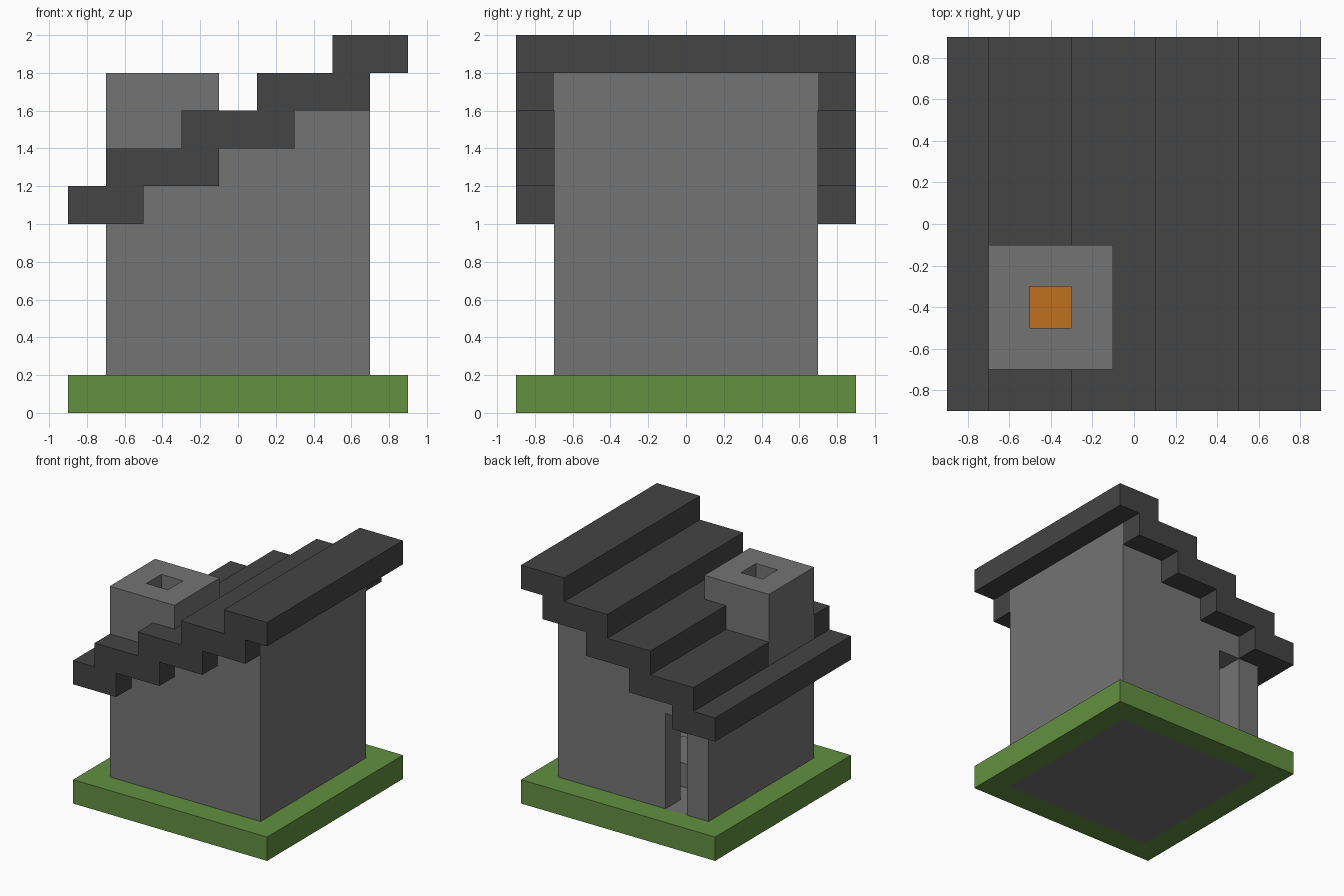
import bpy
import bmesh
from mathutils import Vector

cube = bpy.data.objects.get("Cube")
if cube:
    bpy.data.objects.remove(cube, do_unlink=True)

UNIT = 0.2      # edge of one building block
SPAN = 9        # blocks along each side of the plot
blocks = {}     # block position -> part name


def fill(part, xs, ys, zs):
    """Fill a box of blocks with a part, or clear it when part is None."""
    for x in range(*xs):
        for y in range(*ys):
            for z in range(*zs):
                if part:
                    blocks[x, y, z] = part
                else:
                    blocks.pop((x, y, z), None)


def material(name, colour):
    mat = bpy.data.materials.new(name)
    mat.use_nodes = True
    mat.diffuse_color = (*colour, 1)
    bsdf = next(n for n in mat.node_tree.nodes if n.type == 'BSDF_PRINCIPLED')
    bsdf.inputs["Base Color"].default_value = (*colour, 1)
    bsdf.inputs["Roughness"].default_value = 0.9
    return mat


def build(part, mat):
    """Turn the exposed sides of a part's blocks into one clean mesh."""
    bm = bmesh.new()
    for cell, owner in blocks.items():
        if owner != part:
            continue
        for axis in range(3):
            for sign in (-1, 1):
                step = [0, 0, 0]
                step[axis] = sign
                if tuple(c + s for c, s in zip(cell, step)) in blocks:
                    continue
                n = Vector(step)
                u = Vector([float(i == (axis + 1) % 3) for i in range(3)])
                v = n.cross(u)
                mid = Vector(cell) + Vector((0.5, 0.5, 0.5)) + n / 2
                corners = (mid - u / 2 - v / 2, mid + u / 2 - v / 2,
                           mid + u / 2 + v / 2, mid - u / 2 + v / 2)
                shift = Vector((SPAN / 2, SPAN / 2, 0))
                bm.faces.new([bm.verts.new((p - shift) * UNIT) for p in corners])
    bmesh.ops.remove_doubles(bm, verts=bm.verts, dist=0.001)
    bmesh.ops.dissolve_limit(bm, angle_limit=0.01, verts=bm.verts, edges=bm.edges)
    mesh = bpy.data.meshes.new(part)
    bm.to_mesh(mesh)
    bm.free()
    mesh.materials.append(mat)
    bpy.context.collection.objects.link(bpy.data.objects.new(part, mesh))


# Lawn with the stone floor set into it
fill("lawn", (0, 9), (0, 9), (0, 1))
fill("floor", (1, 8), (1, 8), (0, 1))

# Stepped lean-to roof, with the gable walls rising under each step
for i in range(5):
    fill("roof", (max(0, 2 * i - 1), min(9, 2 * i + 2)), (0, 9), (5 + i, 6 + i))
    for y in (1, 7):
        fill("walls", (2 * i + 2, 8), (y, y + 1), (5 + i, 6 + i))

# Lower walls, hollow inside, and the tall side wall
fill("walls", (1, 8), (1, 8), (1, 5))
fill(None, (2, 7), (2, 7), (1, 5))
fill("walls", (7, 8), (1, 8), (1, 9))

# Doorway in the back wall
fill(None, (2, 3), (7, 8), (1, 5))

# Chimney with its flue, hearth opening and fire
fill("chimney", (1, 4), (1, 4), (1, 9))
fill(None, (2, 3), (2, 3), (1, 9))
fill(None, (2, 3), (3, 4), (1, 3))
fill("fire", (2, 3), (2, 3), (1, 2))

# Low stone bench indoors
fill("bench", (3, 5), (4, 6), (1, 2))

stone = material("grey stone", (0.174, 0.174, 0.174))
slate = material("dark slate", (0.058, 0.058, 0.058))
grass = material("grass green", (0.122, 0.279, 0.051))
flame = material("flame orange", (0.533, 0.162, 0.014))

for part, mat in (("lawn", grass), ("floor", stone), ("walls", stone),
                  ("roof", slate), ("chimney", stone), ("fire", flame),
                  ("bench", stone)):
    build(part, mat)
